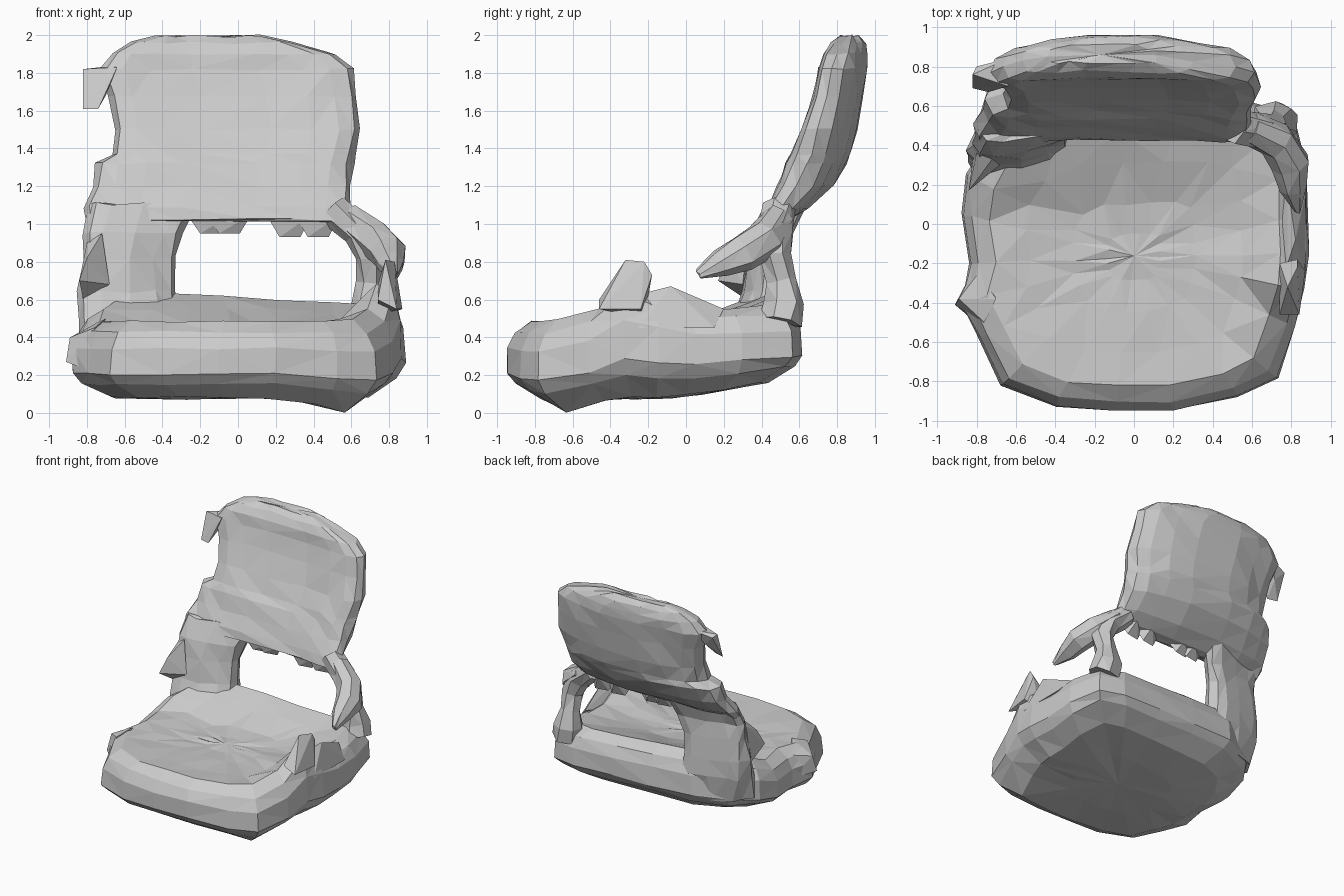
import bpy
import bmesh
import math
import random
from mathutils import Vector

random.seed(4)
cube = bpy.data.objects.get("Cube")
if cube:
    bpy.data.objects.remove(cube, do_unlink=True)

grey = bpy.data.materials.new("plain_grey")
grey.use_nodes = True
grey.diffuse_color = (0.6, 0.6, 0.6, 1)
grey.node_tree.nodes["Principled BSDF"].inputs["Base Color"].default_value = (0.6, 0.6, 0.6, 1)


def finish(name, bm, jitter):
    """Roughen, triangulate and store a flat shaded part."""
    for v in bm.verts:
        v.co += Vector([random.uniform(-jitter, jitter) for _ in range(3)])
        v.co.z = max(v.co.z, 0)
    bmesh.ops.triangulate(bm, faces=bm.faces[:])
    bmesh.ops.recalc_face_normals(bm, faces=bm.faces[:])
    mesh = bpy.data.meshes.new(name)
    bm.to_mesh(mesh)
    bm.free()
    mesh.materials.append(grey)
    obj = bpy.data.objects.new(name, mesh)
    bpy.context.collection.objects.link(obj)
    return obj


def loft(name, rings, jitter=0.009):
    """Skin a list of equally long point rings and close both ends."""
    bm = bmesh.new()
    rows = [[bm.verts.new(p) for p in ring] for ring in rings]
    n = len(rows[0])
    for a, b in zip(rows, rows[1:]):
        for i in range(n):
            j = (i + 1) % n
            bm.faces.new((a[i], a[j], b[j], b[i]))
    for row in (rows[0], rows[-1]):
        centre = sum((v.co for v in row), Vector()) / n
        tip = bm.verts.new(centre)
        for i in range(n):
            bm.faces.new((row[i], row[(i + 1) % n], tip))
    return finish(name, bm, jitter)


def slab_ring(z, left, right, front, back, bow=0.0, skew=0.0, sides=18):
    """Horizontal rounded-rectangle section whose ends bow forward."""
    ring = []
    for i in range(sides):
        a = math.tau * i / sides
        c, s = math.cos(a), math.sin(a)
        u = math.copysign(abs(c) ** 0.75, c)
        w = math.copysign(abs(s) ** 0.6, s)
        ring.append(((left + right) / 2 + u * (right - left) / 2,
                     (front + back) / 2 + w * (back - front) / 2 - bow * u * u + skew * u, z))
    return ring


def limb(name, path, sides=7):
    """Tube along a path of (x, y, z, radius)."""
    pts = [Vector(p[:3]) for p in path]
    rings = []
    for k, p in enumerate(pts):
        d = (pts[min(k + 1, len(pts) - 1)] - pts[max(k - 1, 0)]).normalized()
        u = d.cross(Vector((0.3, 0.9, 0.2))).normalized()
        w = d.cross(u)
        r = path[k][3]
        rings.append([p + r * (u * math.cos(math.tau * i / sides) + w * math.sin(math.tau * i / sides))
                      for i in range(sides)])
    return loft(name, rings)


def hull(name, points):
    """Faceted lump around a few points."""
    bm = bmesh.new()
    for p in points:
        bm.verts.new(p)
    out = bmesh.ops.convex_hull(bm, input=bm.verts[:])
    loose = {e for e in out["geom_interior"] if isinstance(e, bmesh.types.BMVert)}
    bmesh.ops.delete(bm, geom=list(loose), context="VERTS")
    return finish(name, bm, 0)


# Seat cushion: plan outline shrunk into layers between two height fields
outline = [(-0.4, -0.93), (-0.1, -0.95), (0.2, -0.95), (0.53, -0.88), (0.73, -0.78), (0.82, -0.52),
           (0.87, -0.33), (0.89, -0.15), (0.88, 0.05), (0.88, 0.3), (0.81, 0.56), (0.6, 0.62), (0.25, 0.61),
           (-0.1, 0.6), (-0.45, 0.58), (-0.72, 0.46), (-0.85, 0.25), (-0.88, 0.05), (-0.84, -0.2),
           (-0.88, -0.4), (-0.79, -0.58), (-0.68, -0.82)]


def clamp(v):
    return min(1, max(0, v))


def seat_bottom(x, y):
    foot = 0.08 * math.exp(-((x - 0.58) ** 2 + (y + 0.68) ** 2) / 0.05)
    return 0.075 + 0.15 * max(0, y + 0.1) - foot


def seat_top(x, y):
    rear = (0.13 - 0.06 * x) * clamp((y - 0.05) / 0.4)
    side = 0.25 * max(0, x - 0.5) * clamp((y + 0.75) * 3)
    bump = 0.17 * clamp((x - 0.52) / 0.25) * math.exp(-((y + 0.28) / 0.14) ** 2)
    return 0.485 + max(rear, side) + bump


layers = [(0.4, 0), (0.77, 0.02), (0.94, 0.19), (1, 0.32), (0.99, 0.65), (0.94, 0.86), (0.84, 1),
          (0.62, 0.97), (0.35, 0.95), (0.15, 0.95)]
seat_rings = []
for s, t in layers:
    ring = []
    for ox, oy in outline:
        x, y = ox * s, -0.17 + (oy + 0.17) * s
        low, high = seat_bottom(x, y), seat_top(x, y)
        ring.append((x, y, low + (high - low) * t))
    seat_rings.append(ring)
loft("seat", seat_rings, 0.007)

# Leaning backrest: height, left, right, front, back, forward bow
back_rows = [(1.02, -0.81, 0.57, 0.43, 0.55, 0.04),
             (1.09, -0.81, 0.6, 0.45, 0.66, 0.05),
             (1.2, -0.77, 0.6, 0.49, 0.78, 0.05),
             (1.32, -0.75, 0.61, 0.54, 0.85, 0.06),
             (1.37, -0.66, 0.62, 0.57, 0.87, 0.06),
             (1.5, -0.65, 0.645, 0.63, 0.91, 0.07),
             (1.68, -0.68, 0.63, 0.69, 0.94, 0.07),
             (1.82, -0.73, 0.61, 0.73, 0.96, 0.07),
             (1.9, -0.67, 0.51, 0.75, 0.96, 0.06),
             (1.96, -0.57, 0.3, 0.78, 0.95, 0.04),
             (1.995, -0.44, 0.12, 0.82, 0.92, 0.02)]
loft("backrest", [slab_ring(*row) for row in back_rows])

# Broad post joining seat and backrest
loft("broad_post", [slab_ring(*row, skew=0.05, sides=12) for row in (
    (0.3, -0.83, -0.36, 0.24, 0.49),
    (0.5, -0.84, -0.31, 0.26, 0.55),
    (0.64, -0.84, -0.33, 0.31, 0.55),
    (0.82, -0.82, -0.34, 0.34, 0.54),
    (0.95, -0.81, -0.29, 0.37, 0.54),
    (1.1, -0.79, -0.22, 0.43, 0.6))], 0.015)
hull("post_spur", [(-0.84, 0.17, 0.7), (-0.8, 0.22, 0.82), (-0.68, 0.3, 0.68), (-0.72, 0.33, 0.95),
                   (-0.82, 0.32, 0.6), (-0.8, 0.36, 0.9)])

# Slim post and broken armrest on the other side
limb("slim_post", [(0.5, 0.5, 1.08, 0.09), (0.64, 0.47, 0.96, 0.09), (0.7, 0.47, 0.83, 0.085),
                   (0.7, 0.5, 0.7, 0.08), (0.7, 0.52, 0.58, 0.11), (0.72, 0.5, 0.48, 0.12)])
limb("rear_arm_stub", [(0.58, 0.49, 1.03, 0.08), (0.73, 0.42, 0.92, 0.1), (0.8, 0.3, 0.85, 0.1),
                       (0.81, 0.18, 0.79, 0.075), (0.83, 0.07, 0.735, 0.025)])
hull("front_arm_stub", [(0.74, -0.46, 0.6), (0.84, -0.46, 0.55), (0.78, -0.32, 0.81), (0.83, -0.22, 0.8),
                        (0.83, -0.18, 0.73), (0.74, -0.2, 0.68), (0.87, -0.24, 0.55), (0.74, -0.22, 0.5)])
hull("arm_ridge", [(0.72, -0.25, 0.5), (0.87, -0.25, 0.45), (0.78, -0.2, 0.64), (0.82, -0.08, 0.67),
                   (0.8, 0.02, 0.61), (0.73, 0.0, 0.5), (0.87, 0.15, 0.45), (0.78, 0.2, 0.55)])

# Ragged scraps on the damaged edge
hull("upper_flap", [(-0.82, 0.76, 1.82), (-0.64, 0.7, 1.83), (-0.64, 0.84, 1.84), (-0.82, 0.69, 1.61),
                    (-0.74, 0.67, 1.61), (-0.7, 0.7, 1.68), (-0.72, 0.78, 1.72), (-0.8, 0.8, 1.8)])
hull("side_spike", [(-0.91, -0.41, 0.27), (-0.89, -0.38, 0.4), (-0.79, -0.25, 0.43), (-0.76, -0.5, 0.45),
                    (-0.78, -0.52, 0.22), (-0.8, -0.2, 0.25), (-0.7, -0.38, 0.5)])

# Hanging teeth along the top of the opening
for tooth_x, tooth_z in ((-0.15, 0.95), (-0.05, 0.95), (0.27, 0.93), (0.42, 0.93)):
    hull("torn_edge", [(tooth_x - 0.12, 0.46, 1.05), (tooth_x + 0.12, 0.46, 1.05), (tooth_x, 0.55, 1.06),
                       (tooth_x - 0.05, 0.48, tooth_z), (tooth_x + 0.06, 0.5, tooth_z)])
